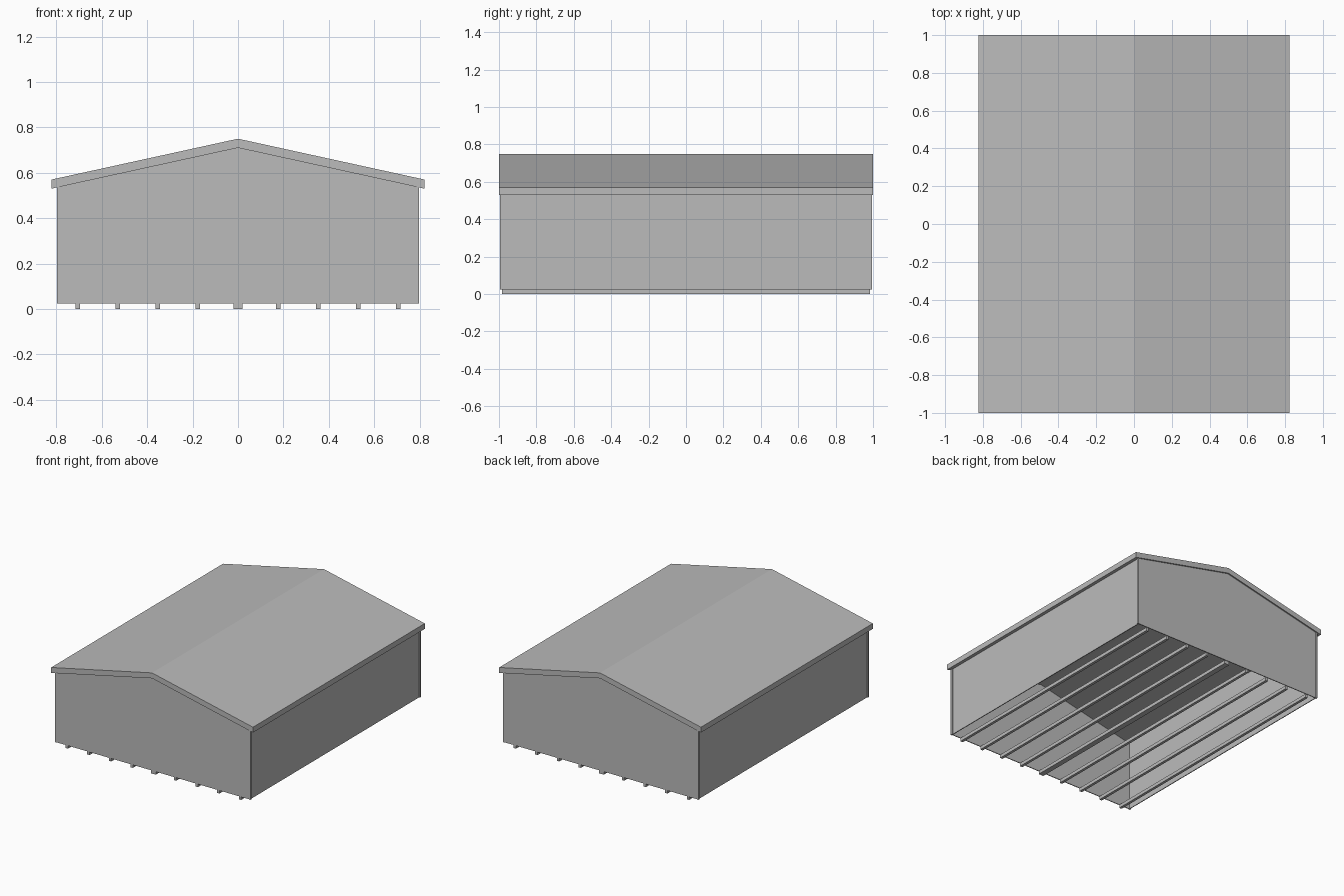
import bpy, bmesh

cube = bpy.data.objects.get("Cube")
if cube:
    bpy.data.objects.remove(cube, do_unlink=True)

grey = bpy.data.materials.new("plain grey")
grey.use_nodes = True
COLOUR = (0.5, 0.5, 0.5, 1)
grey.diffuse_color = COLOUR
grey.node_tree.nodes["Principled BSDF"].inputs["Base Color"].default_value = COLOUR

SILL, EAVE, RIDGE, ROOF = 0.025, 0.53, 0.71, 0.04
ROOF_X, WALL_X, WALL_Y, THICK = 0.822, 0.79, 0.99, 0.006


def extrude(name, profile, y0, y1):
    """Extrude an x-z outline along y."""
    bm = bmesh.new()
    face = bm.faces.new([bm.verts.new((x, y0, z)) for x, z in profile])
    out = bmesh.ops.extrude_face_region(bm, geom=[face])
    verts = [v for v in out["geom"] if isinstance(v, bmesh.types.BMVert)]
    bmesh.ops.translate(bm, verts=verts, vec=(0, y1 - y0, 0))
    bmesh.ops.recalc_face_normals(bm, faces=bm.faces)
    mesh = bpy.data.meshes.new(name)
    bm.to_mesh(mesh)
    bm.free()
    mesh.materials.append(grey)
    obj = bpy.data.objects.new(name, mesh)
    bpy.context.collection.objects.link(obj)
    return obj


def box(name, x0, x1, y0, y1, z0, z1):
    return extrude(name, [(x0, z0), (x1, z0), (x1, z1), (x0, z1)], y0, y1)


def underside(x):
    """Height of the roof's lower face."""
    return RIDGE - (RIDGE - EAVE) * abs(x) / ROOF_X


# Pitched roof slab
extrude("roof", [(-ROOF_X, EAVE), (0, RIDGE), (ROOF_X, EAVE),
                 (ROOF_X, EAVE + ROOF), (0, RIDGE + ROOF), (-ROOF_X, EAVE + ROOF)], -1, 1)

# Gable end walls
top = underside(WALL_X)
gable = [(-WALL_X, SILL), (WALL_X, SILL), (WALL_X, top), (0, RIDGE), (-WALL_X, top)]
extrude("front_wall", gable, -WALL_Y, -WALL_Y + THICK)
extrude("back_wall", gable, WALL_Y - THICK, WALL_Y)

for side, s in (("left", 1), ("right", -1)):
    # Long side walls
    x0, x1 = sorted((s * WALL_X, s * (WALL_X - THICK)))
    box(side + "_wall", x0, x1, -WALL_Y + THICK, WALL_Y - THICK, SILL, top)
    # Thin corner trims
    for end, e in (("front", -1), ("back", 1)):
        x0, x1 = sorted((s * (WALL_X - THICK), s * (WALL_X + 0.006)))
        y0, y1 = sorted((e * (WALL_Y - 0.012), e * (WALL_Y + 0.004)))
        box(f"{end}_{side}_corner_trim", x0, x1, y0, y1, SILL, top)

# Floor runners, with a wider one in the middle
for i in range(-4, 5):
    x = i * 0.1765
    half = 0.01 if i else 0.02
    box(f"floor_runner_{i + 5}", x - half, x + half, -0.985, 0.985, 0, SILL)
